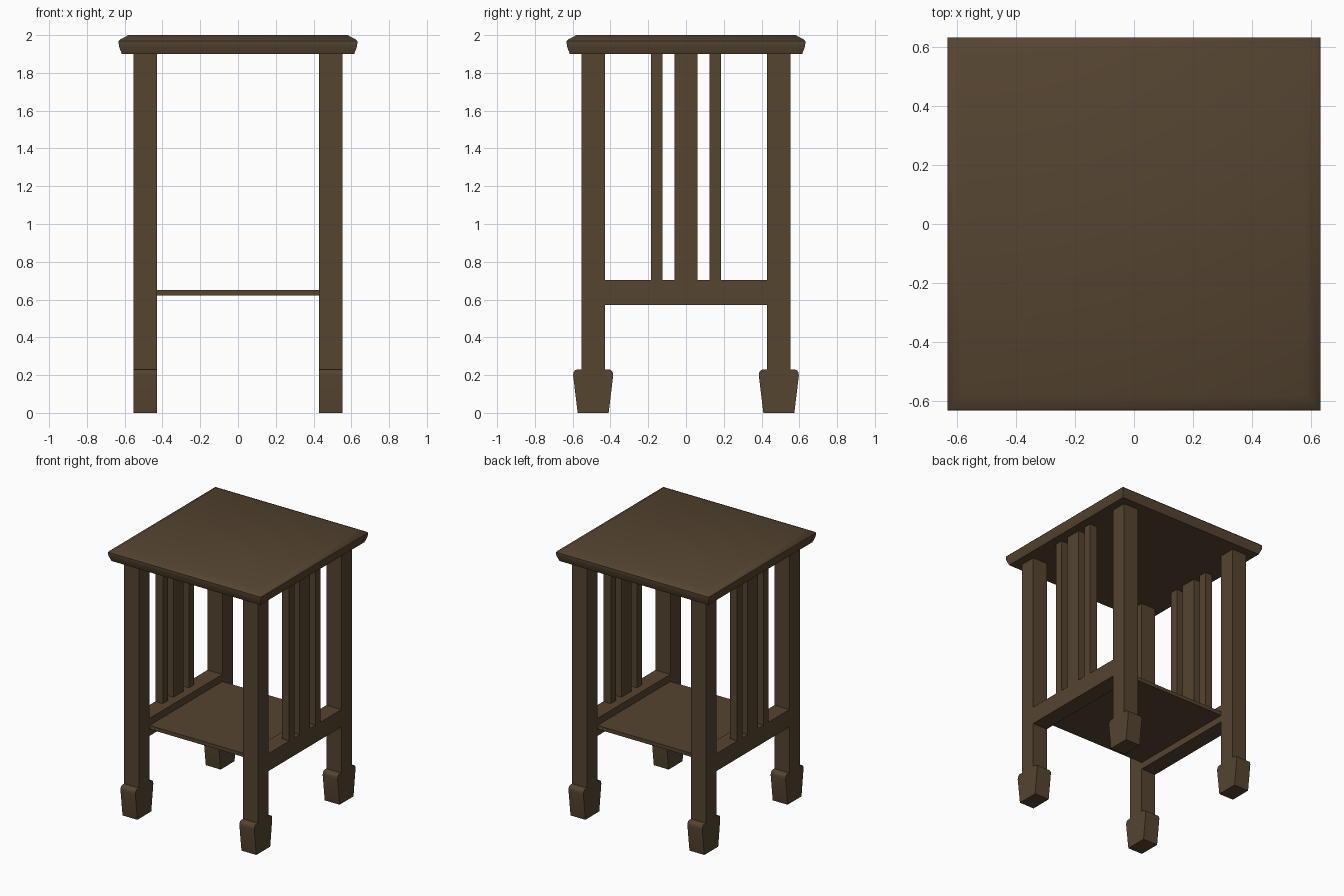
import bpy, bmesh, math

if "Cube" in bpy.data.objects:
    bpy.data.objects.remove(bpy.data.objects["Cube"])

wood = bpy.data.materials.new("dark_wood")
wood.diffuse_color = (0.09, 0.058, 0.03, 1)
wood.use_nodes = True
wood.node_tree.nodes["Principled BSDF"].inputs["Base Color"].default_value = wood.diffuse_color

INNER, OUTER = 0.43, 0.553       # leg faces, measured from the centre
MID = (INNER + OUTER) / 2
UNDER = 1.9                      # underside of the top


def finish(name, bm, smooth=False):
    bmesh.ops.recalc_face_normals(bm, faces=bm.faces)
    mesh = bpy.data.meshes.new(name)
    bm.to_mesh(mesh)
    bm.free()
    mesh.materials.append(wood)
    ob = bpy.data.objects.new(name, mesh)
    bpy.context.collection.objects.link(ob)
    if smooth:
        bpy.ops.object.select_all(action='DESELECT')
        ob.select_set(True)
        bpy.context.view_layer.objects.active = ob
        bpy.ops.object.shade_smooth_by_angle(angle=math.radians(40))
    return ob


def box(name, x, y, z):
    """Box from (min, max) pairs."""
    bm = bmesh.new()
    bmesh.ops.create_cube(bm, size=1)
    for v in bm.verts:
        for i, (a, b) in enumerate((x, y, z)):
            v.co[i] = a if v.co[i] < 0 else b
    return finish(name, bm)


def span(s, a, b):
    return tuple(sorted((s * a, s * b)))


# Table top: square rings following the moulded edge profile
bm = bmesh.new()
rings = []
for r, z in [(0.615, 1.9), (0.63, 1.94), (0.632, 1.958), (0.632, 1.968),
             (0.624, 1.977), (0.58, 2.0)]:
    rings.append([bm.verts.new((r * sx, r * sy, z))
                  for sx, sy in ((-1, -1), (1, -1), (1, 1), (-1, 1))])
for a, b in zip(rings, rings[1:]):
    for i in range(4):
        j = (i + 1) % 4
        bm.faces.new((a[i], a[j], b[j], b[i]))
bm.faces.new(rings[0])
bm.faces.new(rings[-1])
finish("table_top", bm, smooth=True)

# Legs with flared feet
half = [(0.082, 0), (0.106, 0.198), (0.104, 0.214), (0.097, 0.225), (0.085, 0.23)]
profile = half + [(-y, z) for y, z in reversed(half)]
for sx, side in ((-1, "left"), (1, "right")):
    for sy, end in ((-1, "front"), (1, "back")):
        box(f"{end}_{side}_leg", span(sx, INNER, OUTER), span(sy, INNER, OUTER), (0.23, UNDER))
        bm = bmesh.new()
        face = bm.faces.new([bm.verts.new((sx * INNER, sy * MID + y, z)) for y, z in profile])
        new = bmesh.ops.extrude_face_region(bm, geom=[face])["geom"]
        bmesh.ops.translate(bm, vec=(sx * (OUTER - INNER), 0, 0),
                            verts=[v for v in new if isinstance(v, bmesh.types.BMVert)])
        finish(f"{end}_{side}_foot", bm, smooth=True)

    # Side rail and its three slats, flush with the outside of the legs
    box(f"{side}_rail", span(sx, INNER, OUTER), (-INNER, INNER), (0.572, 0.703))
    for name, y0, y1 in (("front", -0.185, -0.124), ("centre", -0.061, 0.061),
                         ("back", 0.124, 0.185)):
        box(f"{side}_{name}_slat", span(sx, 0.492, OUTER), (y0, y1), (0.703, UNDER))

# Lower shelf
box("lower_shelf", (-INNER, INNER), (-INNER, INNER), (0.622, 0.65))
